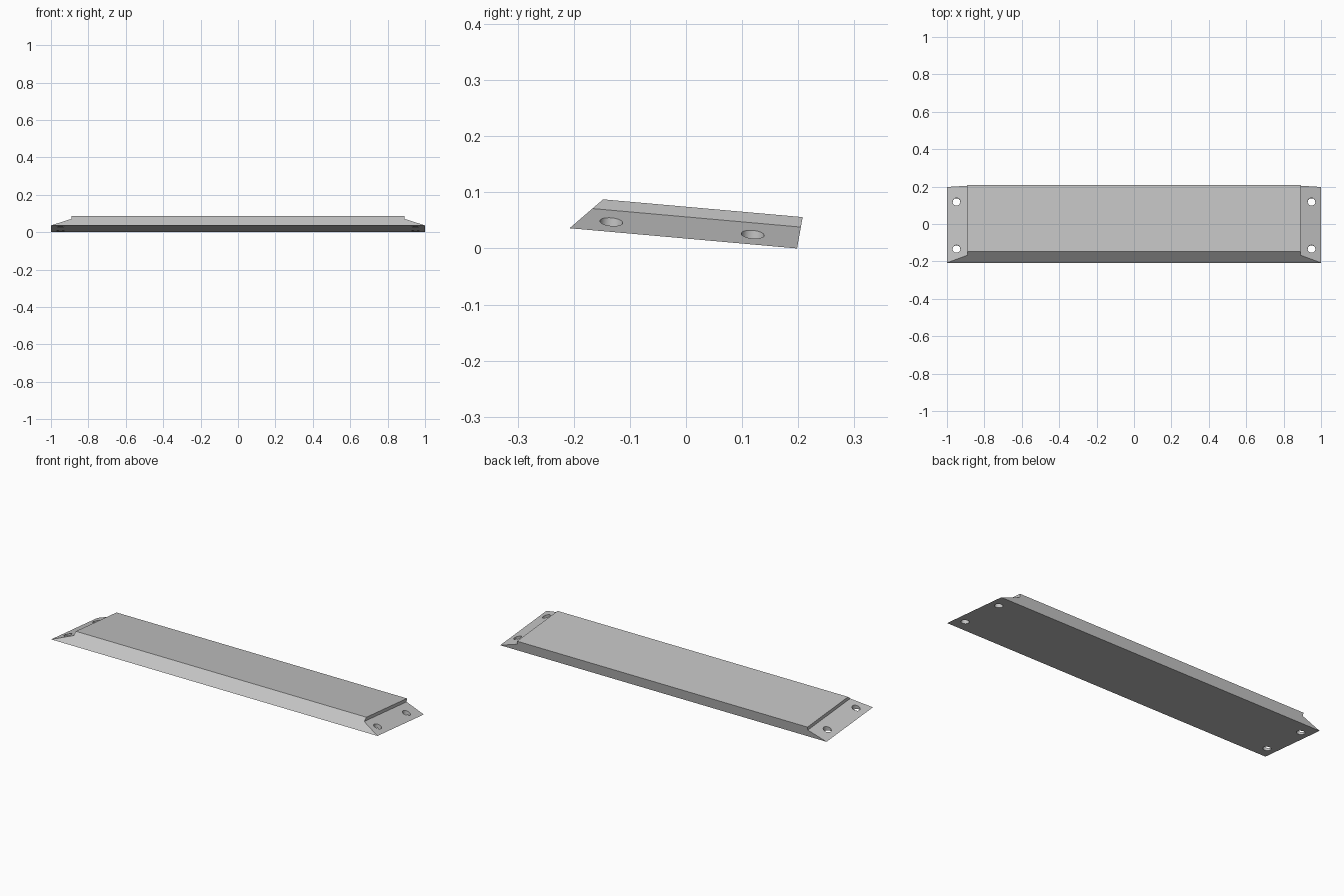
import bpy, bmesh, math
from mathutils import Matrix, Vector

if "Cube" in bpy.data.objects:
    bpy.data.objects.remove(bpy.data.objects["Cube"], do_unlink=True)

STEP_X, STEP_H = 0.89, 0.0385      # where the end ramps start, and their height
HOLE_X, HOLE_R = 0.949, 0.0205

grey = bpy.data.materials.new("light_grey")
grey.use_nodes = True
colour = (0.55, 0.55, 0.55, 1)
grey.diffuse_color = colour
grey.node_tree.nodes["Principled BSDF"].inputs["Base Color"].default_value = colour


def prism(name, points, offset):
    """Extrude a closed loop of points along an offset."""
    bm = bmesh.new()
    face = bm.faces.new([bm.verts.new(p) for p in points])
    grown = bmesh.ops.extrude_face_region(bm, geom=[face])["geom"]
    moved = [v for v in grown if isinstance(v, bmesh.types.BMVert)]
    bmesh.ops.translate(bm, verts=moved, vec=Vector(offset))
    bmesh.ops.recalc_face_normals(bm, faces=bm.faces)
    mesh = bpy.data.meshes.new(name)
    bm.to_mesh(mesh)
    bm.free()
    mesh.materials.append(grey)
    obj = bpy.data.objects.new(name, mesh)
    bpy.context.collection.objects.link(obj)
    return obj


def cut(target, cutter):
    """Subtract the cutter from the target and discard it."""
    cutter.hide_render = True
    mod = target.modifiers.new("cut", "BOOLEAN")
    mod.operation, mod.solver, mod.object = "DIFFERENCE", "EXACT", cutter
    bpy.context.view_layer.objects.active = target
    bpy.ops.object.modifier_apply(modifier=mod.name)
    bpy.data.objects.remove(cutter, do_unlink=True)


# Bar with a wide front bevel and a slightly leaning back
profile = [(0, 0), (0.407, 0), (0.412, 0.0565), (0.055, 0.0565)]
bar = prism("mounting_bar", [(-1.05, y, z) for y, z in profile], (2.1, 0, 0))

# Ramped ends behind a small step, each with two bolt holes
slope = STEP_H / (1 - STEP_X)
ramp = [(STEP_X, STEP_H), (STEP_X, 0.2), (1.2, 0.2), (1.2, -0.2 * slope)]
for side in (-1, 1):
    cut(bar, prism("ramp_cutter", [(side * x, -0.1, z) for x, z in ramp], (0, 0.7, 0)))
    for y in (0.073, 0.326):
        ring = [(side * HOLE_X + HOLE_R * math.cos(a), y + HOLE_R * math.sin(a), -0.1)
                for a in (math.tau * i / 32 for i in range(32))]
        cut(bar, prism("hole_cutter", ring, (0, 0, 0.3)))

# Tilt the bar forward and set it on the ground
tilt = Matrix.Rotation(-math.atan2(0.036, 0.405), 4, "X")
bar.data.transform(Matrix.Translation((0, -0.2075, 0.036)) @ tilt)

# Round hole walls, crisp edges elsewhere
bpy.ops.object.select_all(action="DESELECT")
bar.select_set(True)
bpy.context.view_layer.objects.active = bar
bpy.ops.object.shade_smooth_by_angle(angle=math.radians(18))
